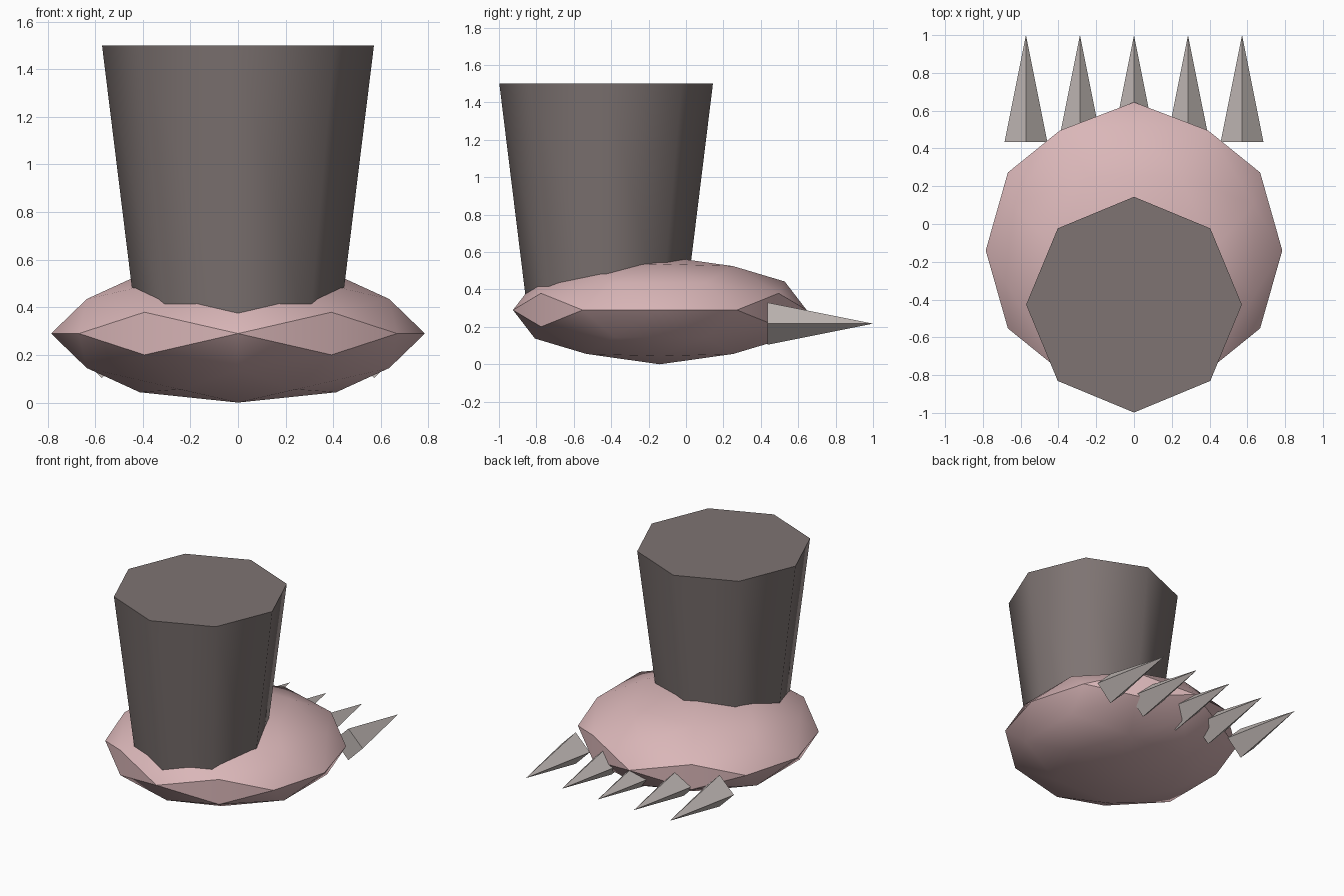
import bpy, bmesh
from math import radians, sqrt
from mathutils import Matrix

cube = bpy.data.objects.get("Cube")
if cube:
    bpy.data.objects.remove(cube, do_unlink=True)


def material(name, rgb):
    mat = bpy.data.materials.new(name)
    mat.use_nodes = True
    mat.diffuse_color = (*rgb, 1)
    mat.node_tree.nodes["Principled BSDF"].inputs["Base Color"].default_value = (*rgb, 1)
    return mat


def finish(bm, name, mat, smooth=None):
    bmesh.ops.recalc_face_normals(bm, faces=bm.faces)
    mesh = bpy.data.meshes.new(name)
    bm.to_mesh(mesh)
    bm.free()
    mesh.materials.append(mat)
    obj = bpy.data.objects.new(name, mesh)
    bpy.context.collection.objects.link(obj)
    if smooth:
        bpy.ops.object.select_all(action='DESELECT')
        obj.select_set(True)
        bpy.context.view_layer.objects.active = obj
        bpy.ops.object.shade_smooth_by_angle(angle=radians(smooth))
    return obj


def cone(name, mat, sides, r1, r2, depth, matrix, spin=0, smooth=None):
    bm = bmesh.new()
    bmesh.ops.create_cone(bm, cap_ends=True, segments=sides, radius1=r1,
                          radius2=r2, depth=depth,
                          matrix=matrix @ Matrix.Rotation(radians(spin), 4, 'Z'))
    return finish(bm, name, mat, smooth)


skin = material("pink skin", (0.70, 0.47, 0.48))
hide = material("grey brown hide", (0.21, 0.175, 0.17))
horn = material("pale grey claw", (0.54, 0.49, 0.47))

# Foot: flattened icosphere, aligned on its two-fold axes
bm = bmesh.new()
golden = (1 + sqrt(5)) / 2
for a in (-1, 1):
    for b in (-golden, golden):
        for co in ((b, a, 0), (a, 0, b), (0, b, a)):
            bm.verts.new(co)
bmesh.ops.convex_hull(bm, input=bm.verts)
bmesh.ops.subdivide_edges(bm, edges=bm.edges[:], cuts=1, use_grid_fill=True)
for v in bm.verts:
    v.co.normalize()
bmesh.ops.scale(bm, vec=(0.785, 0.785, 0.29), verts=bm.verts)
bmesh.ops.translate(bm, vec=(0, -0.14, 0.29), verts=bm.verts)
finish(bm, "foot", skin, smooth=30)

# Leg: tapered octagon sunk into the foot
bottom, top = 0.25, 1.5
cone("leg", hide, 8, 0.417, 0.571, top - bottom,
     Matrix.Translation((0, -0.427, (bottom + top) / 2)), smooth=50)

# Claws: row of four-sided spikes pointing back
base, tip = 0.435, 1.0
for i in range(5):
    place = Matrix.Translation(((i - 2) * 0.286, (base + tip) / 2, 0.217))
    cone(f"claw_{i + 1}", horn, 4, 0.113, 0, tip - base,
         place @ Matrix.Rotation(radians(-90), 4, 'X'))
